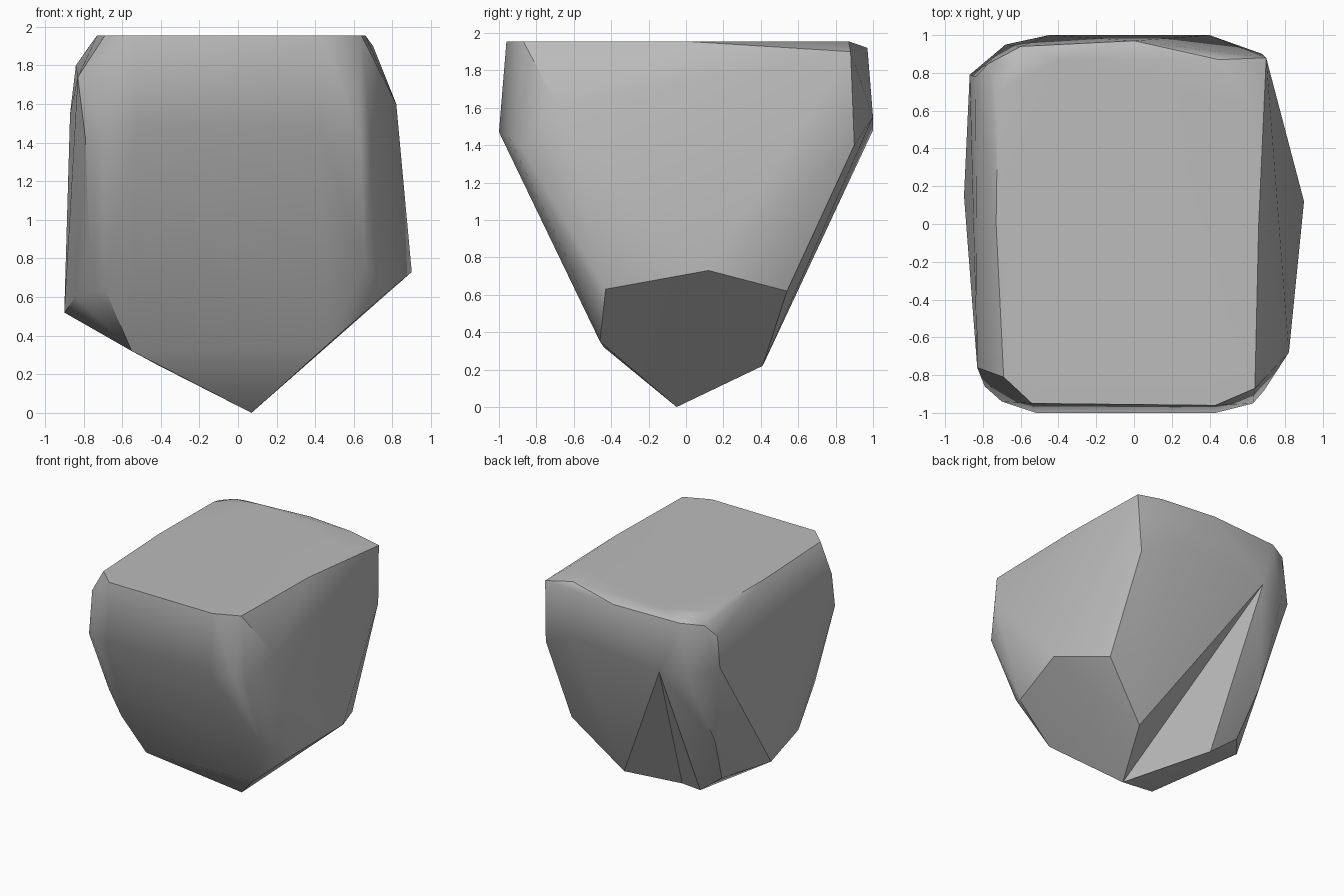
import bpy
import bmesh
import math
from mathutils import Vector

default_cube = bpy.data.objects.get("Cube")
if default_cube:
    bpy.data.objects.remove(default_cube, do_unlink=True)


def make_material(name, colour):
    material = bpy.data.materials.new(name)
    material.use_nodes = True
    material.diffuse_color = colour
    shader = material.node_tree.nodes["Principled BSDF"]
    shader.inputs["Base Color"].default_value = colour
    return material


def find_vertex(mesh, corner):
    """Return the vertex that lies closest to the given corner."""
    target = Vector(corner)
    return min(mesh.verts, key=lambda vertex: (vertex.co - target).length)


# Pointed underside
tip = (.07, -.05, 0)
notch_right = (.29, .41, .22)
notch_left = (-.42, .41, .25)
underside = [
    tip, notch_right, notch_left,
    (.47, .48, .43), (.69, .54, .62), (.9, .12, .73), (.78, -.43, .63),
    (.46, -.46, .35), (-.55, -.44, .32), (-.84, -.3, .6), (-.9, .15, .52),
]

# Rounded corners that rise from the underside to the belt
corners = [
    (-.69, -.57, .64), (-.77, -.62, .86), (.66, -.62, .76),
    (.69, -.88, 1.39), (-.65, .45, .43), (-.72, .64, .83),
]

# Widest belt, around the upper body
belt = [
    (-.52, -1, 1.47), (.43, -1, 1.47), (.63, -.95, 1.45), (.82, -.68, 1.6),
    (.68, .9, 1.4), (.4, 1, 1.55), (-.45, 1, 1.48), (-.68, .95, 1.47),
    (-.87, .79, 1.55), (-.84, .78, 1.8), (-.83, -.76, 1.74),
    (-.79, -.86, 1.42), (-.7, -.94, 1.44),
]

# Flat crown
crown_height = 1.955
crown_outline = [
    (-.54, -.95), (.43, -.96), (.64, -.87), (.66, 0), (.62, .62),
    (.45, .87), (-.4, .87), (-.62, .84), (-.72, .7), (-.73, 0), (-.69, -.81),
]
crown = [(x, y, crown_height) for x, y in crown_outline]

# Chamfered rim behind the crown
rim = [(.7, .88, 1.9), (0, .97, 1.92), (-.6, .94, 1.91), (-.77, .85, 1.9)]

# Wrap the corners in one faceted stone
stone = bmesh.new()
for corner in underside + corners + belt + crown + rim:
    stone.verts.new(corner)
hull = bmesh.ops.convex_hull(stone, input=stone.verts[:])
unused = [item for item in hull["geom_interior"]
          if isinstance(item, bmesh.types.BMVert)]
bmesh.ops.delete(stone, geom=unused, context="VERTS")

# Fold the shallow valley into the back of the underside
ends = [find_vertex(stone, notch_right), find_vertex(stone, notch_left)]
fold = stone.edges.get(ends)
if fold and len(fold.link_faces) == 2:
    peaks = [vertex for face in fold.link_faces
             for vertex in face.verts if vertex not in ends]
    bmesh.ops.delete(stone, geom=[fold], context="EDGES")
    for end in ends:
        stone.faces.new([peaks[0], peaks[1], end])
bmesh.ops.recalc_face_normals(stone, faces=stone.faces[:])

# Finished object, with shading that keeps the large faces flat
stone_mesh = bpy.data.meshes.new("boulder")
stone.to_mesh(stone_mesh)
stone.free()
stone_mesh.materials.append(make_material("stone grey", (.5, .5, .5, 1)))
boulder = bpy.data.objects.new("boulder", stone_mesh)
bpy.context.collection.objects.link(boulder)
bpy.ops.object.select_all(action="DESELECT")
boulder.select_set(True)
bpy.context.view_layer.objects.active = boulder
bpy.ops.object.shade_smooth_by_angle(angle=math.radians(30))
flat_shading = boulder.modifiers.new("flat shading", "WEIGHTED_NORMAL")
flat_shading.keep_sharp = True
